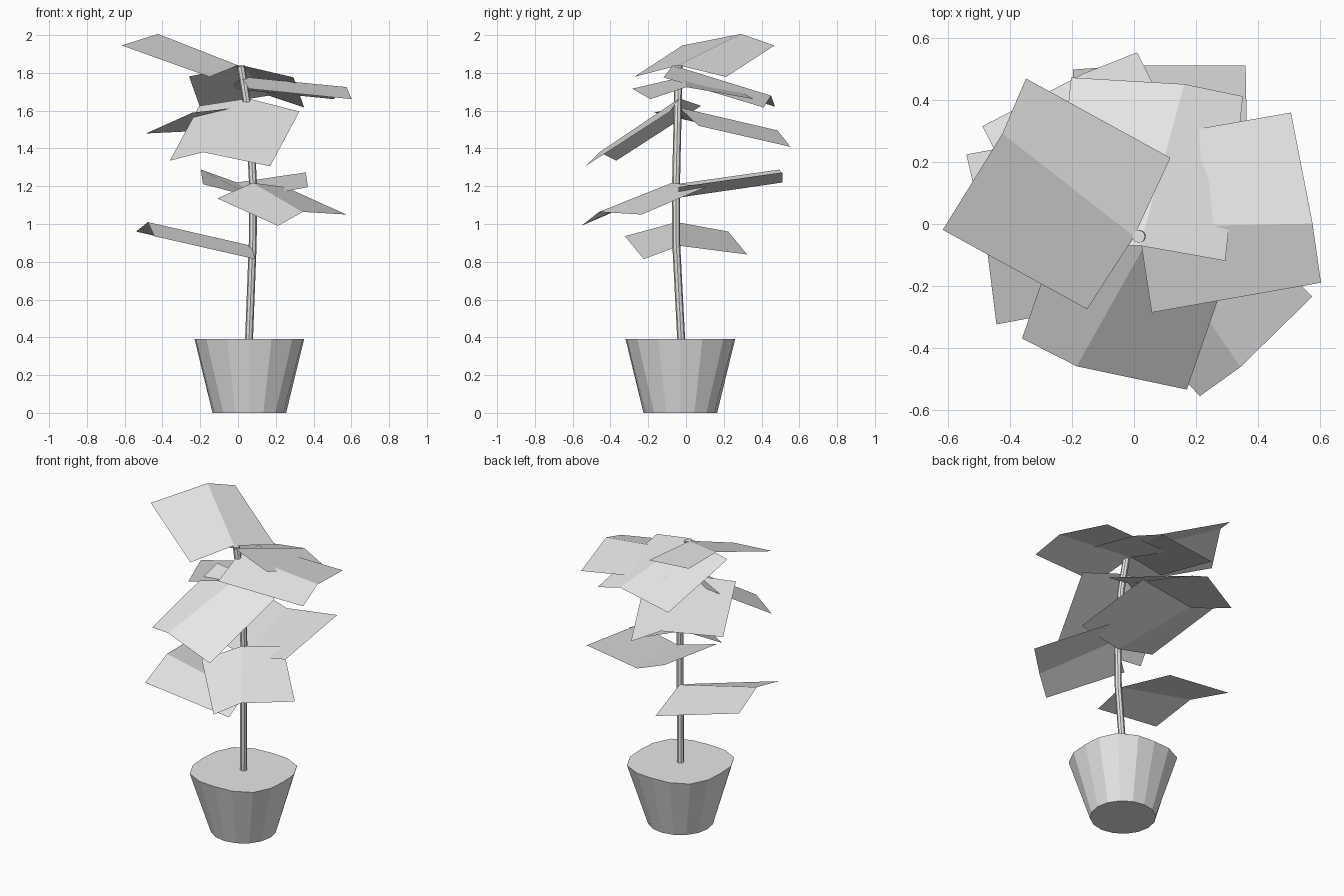
import bpy, bmesh, math
from mathutils import Vector, Matrix

if "Cube" in bpy.data.objects:
    bpy.data.objects.remove(bpy.data.objects["Cube"])

grey = bpy.data.materials.new("light_grey")
grey.diffuse_color = (0.8, 0.8, 0.8, 1)
grey.use_nodes = True
grey.node_tree.nodes["Principled BSDF"].inputs["Base Color"].default_value = grey.diffuse_color


def add_mesh(name, bm):
    me = bpy.data.meshes.new(name)
    bm.to_mesh(me)
    bm.free()
    me.materials.append(grey)
    ob = bpy.data.objects.new(name, me)
    bpy.context.collection.objects.link(ob)
    return ob


# Pot: round foot widening to a rounded-square rim, closed by the soil surface
bm = bmesh.new()
rings = []
for z, radius, squareness in ((0, 0.195, 0), (0.39, 0.29, 0.11)):
    ring = []
    for i in range(16):
        a = i * math.tau / 16
        r = radius * (1 + squareness * math.sin(2 * a) ** 2)
        ring.append(bm.verts.new((0.06 + r * math.cos(a), -0.03 + r * math.sin(a), z)))
    rings.append(ring)
low, high = rings
for i in range(16):
    j = (i + 1) % 16
    bm.faces.new((low[i], low[j], high[j], high[i]))
bm.faces.new(low[::-1])
bm.faces.new(high)
add_mesh("pot", bm)

# Stem: gently bent eight-sided tube
bm = bmesh.new()
path = [(0.058, -0.025, 0.38), (0.078, -0.052, 0.9), (0.08, -0.053, 1.2),
        (0.062, -0.045, 1.55), (0.015, -0.04, 1.84)]
prev = None
for p in path:
    ring = [bm.verts.new(Vector(p) + 0.021 * Vector((math.cos(k * math.tau / 8),
                                                     math.sin(k * math.tau / 8), 0)))
            for k in range(8)]
    if prev:
        for k in range(8):
            m = (k + 1) % 8
            bm.faces.new((prev[k], prev[m], ring[m], ring[k]))
    prev = ring
bm.faces.new(prev)
add_mesh("stem", bm)


# Leaf: square sheet folded along a slightly slanted midrib
def leaf(name, base, yaw, pitch, roll=0, size=1):
    y, p, r = (math.radians(v) for v in (yaw, pitch, roll))
    forward = Vector((math.cos(y) * math.cos(p), math.sin(y) * math.cos(p), math.sin(p)))
    side = Vector((math.sin(y), -math.cos(y), 0))
    side = math.cos(r) * side + math.sin(r) * side.cross(forward)
    frame = Matrix((side, forward, side.cross(forward))).transposed()
    half, length, fold, slant = 0.278, 0.556, 0.064, 0.086
    bm = bmesh.new()
    rows = []
    for d, shift in ((0, 0), (length, slant)):
        rows.append([bm.verts.new(Vector(base) + size * (frame @ Vector(c)))
                     for c in ((-half, d, -fold), (shift, d, 0), (half, d, -fold))])
    for k in range(2):
        bm.faces.new((rows[0][k], rows[0][k + 1], rows[1][k + 1], rows[1][k]))
    add_mesh(name, bm)


leaf("crown_leaf", (0.0, -0.04, 1.84), 151.2, 17.4)
leaf("top_back_leaf", (0.02, -0.07, 1.84), 83.9, -16.7, -0.5)
leaf("top_right_leaf", (0.015, -0.01, 1.78), 10, -5.7)
leaf("upper_front_leaf", (0.053, -0.035, 1.665), 250.9, -31.4, 3.6)
leaf("upper_back_leaf", (0.01, -0.037, 1.617), 117, -11.5, -7.4)
leaf("middle_back_leaf", (0.09, -0.038, 1.14), 91.1, 8, 178.4)
leaf("middle_front_leaf", (0.078, -0.075, 1.218), -46.3, -17.3, -7.4, 0.875)
leaf("lower_left_leaf", (-0.477, -0.05, 1.01), 10.6, -12.6, -2.6)
